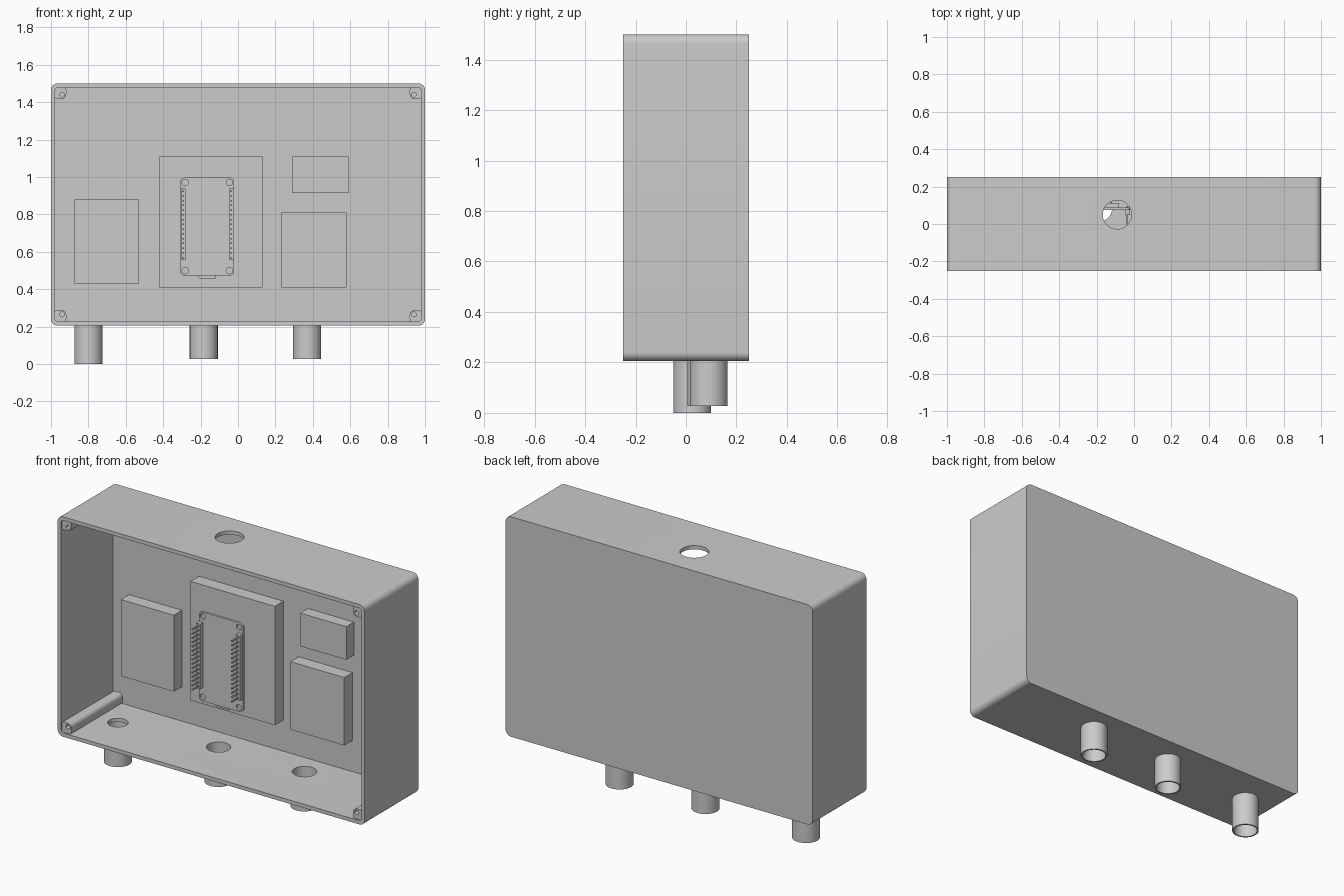
import bpy, bmesh
from math import sin, cos, pi, radians

cube = bpy.data.objects.get("Cube")
if cube:
    bpy.data.objects.remove(cube, do_unlink=True)

GREY = (0.6, 0.6, 0.6, 1)
mat = bpy.data.materials.new("plain grey")
mat.use_nodes = True
mat.diffuse_color = GREY
mat.node_tree.nodes["Principled BSDF"].inputs["Base Color"].default_value = GREY
parts = []


def finish(name, bm, keep=True):
    bmesh.ops.recalc_face_normals(bm, faces=bm.faces)
    mesh = bpy.data.meshes.new(name)
    bm.to_mesh(mesh)
    bm.free()
    mesh.materials.append(mat)
    ob = bpy.data.objects.new(name, mesh)
    bpy.context.collection.objects.link(ob)
    if keep:
        parts.append(ob)
    return ob


def rounded(x0, x1, z0, z1, r=0.0, n=8):
    """Outline of a rectangle with rounded corners, in x and z."""
    if r == 0:
        return [(x0, z0), (x1, z0), (x1, z1), (x0, z1)]
    centres = [(x1 - r, z1 - r), (x0 + r, z1 - r), (x0 + r, z0 + r), (x1 - r, z0 + r)]
    return [(cx + r * cos((k + i / n) * pi / 2), cz + r * sin((k + i / n) * pi / 2))
            for k, (cx, cz) in enumerate(centres) for i in range(n + 1)]


def circle(cx, cz, r, n=32):
    return [(cx + r * cos(2 * pi * i / n), cz + r * sin(2 * pi * i / n)) for i in range(n)]


def prism(name, outline, lo, hi, axis="y", keep=True):
    """Extrude an outline along y, or along z when axis is z."""
    bm = bmesh.new()
    rings = [[bm.verts.new((a, d, b) if axis == "y" else (a, b, d)) for a, b in outline]
             for d in (lo, hi)]
    for ring in rings:
        bm.faces.new(ring)
    for i in range(len(outline)):
        bm.faces.new((rings[0][i - 1], rings[0][i], rings[1][i], rings[1][i - 1]))
    return finish(name, bm, keep)


def cut(ob, cutters):
    """Subtract the cutters, then remove them."""
    for c in cutters:
        mod = ob.modifiers.new("cut", "BOOLEAN")
        mod.operation, mod.solver, mod.object = "DIFFERENCE", "EXACT", c
    bpy.context.view_layer.update()
    deps = bpy.context.evaluated_depsgraph_get()
    mesh = bpy.data.meshes.new_from_object(ob.evaluated_get(deps))
    ob.modifiers.clear()
    ob.data = mesh
    for c in cutters:
        bpy.data.objects.remove(c, do_unlink=True)


def tube(name, x, y, z0, z1, ro, ri, n=48):
    """Open pipe, standing along z."""
    bm = bmesh.new()
    profile = [(ro, z0), (ro, z1), (ri, z1), (ri, z0)]
    rings = [[bm.verts.new((x + a, y + b, z)) for a, b in circle(0, 0, r, n)]
             for r, z in profile]
    for k in range(4):
        for i in range(n):
            bm.faces.new((rings[k - 1][i - 1], rings[k - 1][i], rings[k][i], rings[k][i - 1]))
    return finish(name, bm)


# Cable glands: name, x, y, bottom, bore through the floor
GLANDS = [("right", -0.80, 0.025, 0.0, 0.055),
          ("middle", -0.183, 0.08, 0.027, 0.065),
          ("left", 0.37, 0.09, 0.027, 0.066)]

# Open-fronted case with holes in its floor and top
case = prism("case", rounded(-1, 1, 0.205, 1.5, 0.035), -0.25, 0.25)
cutters = [prism("cavity", rounded(-0.978, 0.978, 0.227, 1.478, 0.015), -0.4, 0.236, keep=False),
           prism("top_hole", circle(-0.09, 0.05, 0.077, 48), 1.4, 1.6, "z", False)]
for name, x, y, z0, bore in GLANDS:
    cutters.append(prism("floor_hole", circle(x, y, bore, 48), 0.15, 0.3, "z", False))
    tube(name + "_gland", x, y, z0, 0.21, 0.075, 0.066)
cut(case, cutters)

# Screw posts in the four inner corners
for sx, side in ((-1, "right"), (1, "left")):
    for sz, level in ((-1, "lower"), (1, "upper")):
        cx, cz = sx * 0.953, 0.8525 + sz * 0.6
        post = prism(f"{level}_{side}_post",
                     rounded(cx - 0.035, cx + 0.035, cz - 0.035, cz + 0.035, 0.025),
                     -0.24, 0.24)
        cut(post, [prism("screw_hole", circle(sx * 0.94, 0.8525 + sz * 0.587, 0.013, 20),
                         -0.3, -0.1, keep=False)])

# Component blocks on the back wall
for name, x0, x1, z0, z1, y in [
        ("right_block", -0.875, -0.53, 0.43, 0.88, 0.16),
        ("centre_block", -0.42, 0.13, 0.41, 1.11, 0.157),
        ("upper_left_block", 0.29, 0.59, 0.915, 1.11, 0.165),
        ("lower_left_block", 0.23, 0.58, 0.41, 0.81, 0.16)]:
    prism(name, rounded(x0, x1, z0, z1), y, 0.24)

# Controller board with mounting holes
BX, BZ = -0.164, 0.735
board = prism("circuit_board", rounded(BX - 0.143, BX + 0.143, BZ - 0.262, BZ + 0.262, 0.02),
              0.075, 0.089)
cut(board, [prism("mount_hole", circle(BX + sx * 0.118, BZ + sz * 0.236, 0.017, 24),
                  0.0, 0.2, keep=False) for sx in (-1, 1) for sz in (-1, 1)])

# Port and chip module on the rear face of the board
prism("board_port", rounded(-0.21, -0.118, 0.457, 0.54, 0.008), 0.088, 0.118)
prism("chip_module", rounded(-0.25, -0.08, 0.68, 0.95), 0.088, 0.112)

# Pin headers, each a strip with a row of pins
PINS, PITCH = 15, 0.0254
for sx, side in ((-1, "right"), (1, "left")):
    x = BX + sx * 0.129
    prism(side + "_header", rounded(x - 0.013, x + 0.013, 0.555, 0.937), 0.048, 0.076)
    for i in range(PINS):
        z = 0.746 + (i - (PINS - 1) / 2) * PITCH
        prism(f"{side}_pin_{i + 1}", rounded(x - 0.004, x + 0.004, z - 0.004, z + 0.004),
              -0.01, 0.095)

# Smooth the round parts and keep the edges sharp
for ob in bpy.context.view_layer.objects:
    ob.select_set(ob in parts)
bpy.context.view_layer.objects.active = case
bpy.ops.object.shade_smooth_by_angle(angle=radians(30))
